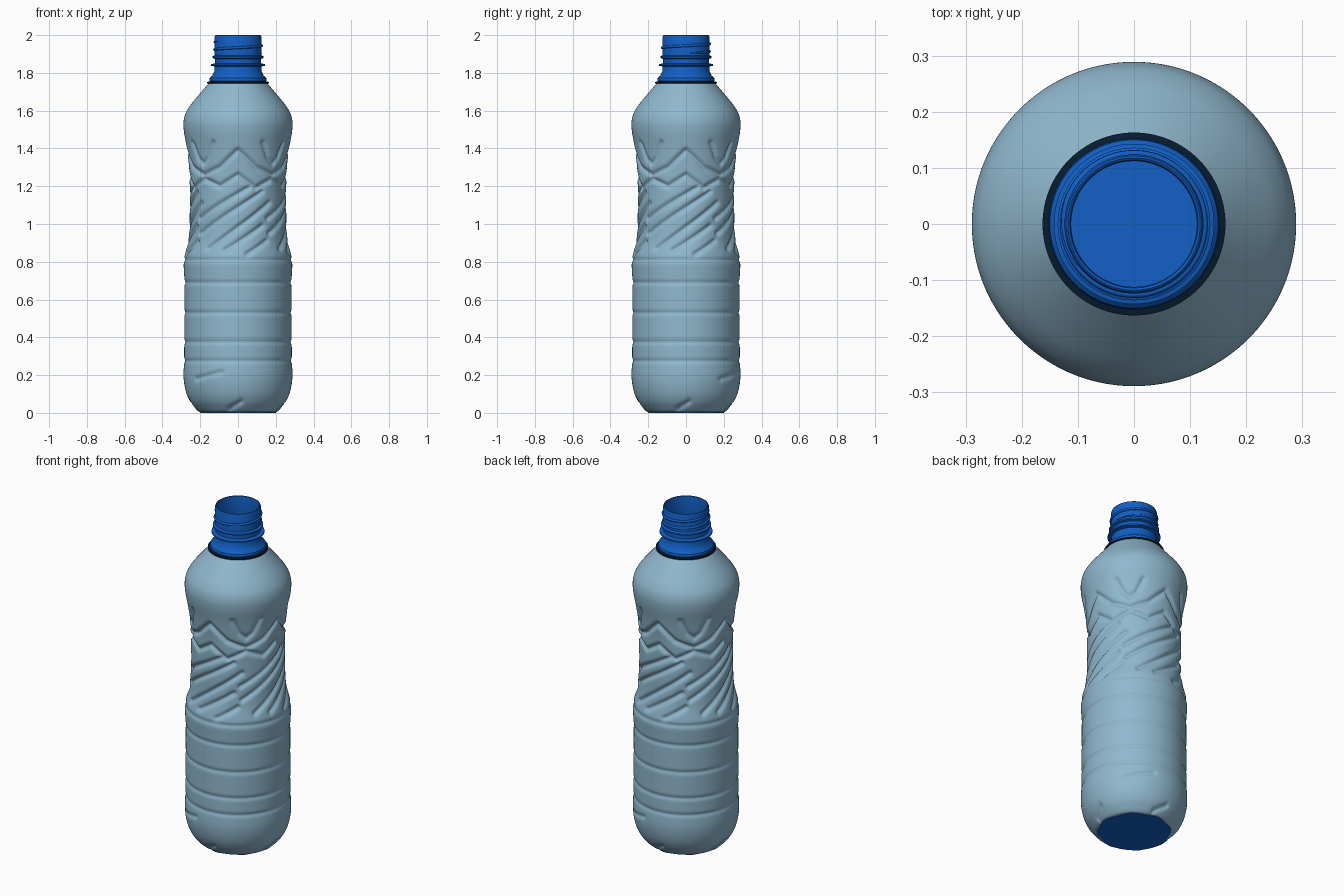
import bpy, bmesh, math

old = bpy.data.objects.get("Cube")
if old:
    bpy.data.objects.remove(old, do_unlink=True)


def material(name, rgb):
    m = bpy.data.materials.new(name)
    m.use_nodes = True
    m.diffuse_color = (*rgb, 1)
    bsdf = m.node_tree.nodes["Principled BSDF"]
    bsdf.inputs["Base Color"].default_value = (*rgb, 1)
    bsdf.inputs["Roughness"].default_value = 0.5
    return m


PALE = material("pale blue plastic", (0.28, 0.48, 0.62))
BLUE = material("strong blue", (0.006, 0.115, 0.56))
NAVY = material("dark navy", (0.002, 0.011, 0.028))


def finish(name, bm, mat, angle=None):
    mesh = bpy.data.meshes.new(name)
    bm.to_mesh(mesh)
    bm.free()
    mesh.materials.append(mat)
    ob = bpy.data.objects.new(name, mesh)
    bpy.context.collection.objects.link(ob)
    bpy.ops.object.select_all(action="DESELECT")
    ob.select_set(True)
    bpy.context.view_layer.objects.active = ob
    if angle:
        bpy.ops.object.shade_smooth_by_angle(angle=math.radians(angle))
    else:
        bpy.ops.object.shade_smooth()
    return ob


def ring_surface(name, heights, radius, segs, mat, angle=None, closed=False):
    """Stack rings of vertices; radius(row, degrees) gives each distance from the axis."""
    bm = bmesh.new()
    rows = []
    for i, z in enumerate(heights):
        row = []
        for j in range(segs):
            deg = 360 * j / segs
            r, t = radius(i, deg), math.radians(deg)
            row.append(bm.verts.new((r * math.sin(t), -r * math.cos(t), z)))
        rows.append(row)
    pairs = list(zip(rows, rows[1:]))
    if closed:
        pairs.append((rows[-1], rows[0]))
    for lo, hi in pairs:
        for j in range(segs):
            k = (j + 1) % segs
            bm.faces.new((lo[j], lo[k], hi[k], hi[j]))
    return finish(name, bm, mat, angle)


def lathe(name, profile, mat, segs=96, closed=False):
    return ring_surface(name, [p[1] for p in profile], lambda i, deg: profile[i][0],
                        segs, mat, 35, closed)


# Body outline, radius against height
OUTLINE = [(0.0, 0.2), (0.03, 0.235), (0.07, 0.262), (0.13, 0.282), (0.2, 0.29), (0.26, 0.285),
           (0.7, 0.283), (0.8, 0.289), (0.84, 0.281), (0.9, 0.264), (0.98, 0.256), (1.2, 0.255),
           (1.3, 0.258), (1.4, 0.27), (1.5, 0.289), (1.56, 0.289), (1.61, 0.268), (1.66, 0.228),
           (1.76, 0.143)]


def outline(z):
    z = min(max(z, 0), OUTLINE[-1][0])
    for (z0, r0), (z1, r1) in zip(OUTLINE, OUTLINE[1:]):
        if z <= z1:
            return r0 + (r1 - r0) * (z - z0) / (z1 - z0)


def smooth_outline(z):
    w = min(0.03, z, 1.76 - z)
    return sum(outline(z + w * k / 4) for k in range(-4, 5)) / 9


# Moulded grooves: repeat angle, depth, then (angle, height) points
GROOVES = [
    (90, 0.011, [(29, 1.43), (37, 1.35), (45, 1.32), (53, 1.35), (61, 1.43)]),
    (90, 0.014, [(-45, 1.26), (-22, 1.3), (0, 1.39), (22, 1.3), (45, 1.26)]),
    (90, 0.014, [(-45, 1.24), (-22, 1.2), (0, 1.26), (22, 1.19), (45, 1.24)]),
    (90, 0.014, [(-52, 1.03), (16, 1.2)]),
    (90, 0.014, [(-50, 0.95), (30, 1.17)]),
    (90, 0.014, [(-35, 0.87), (40, 1.11)]),
    (90, 0.013, [(-15, 0.86), (30, 0.99)]),
    (90, 0.012, [(10, 0.84), (35, 0.91)]),
    (180, 0.008, [(-50, 0.18), (-18, 0.215)]),
    (90, 0.012, [(-12, 0.02), (4, 0.06)]),
]
SEGMENTS = [(period, depth, a, b) for period, depth, pts in GROOVES for a, b in zip(pts, pts[1:])]
BANDS = [0.275, 0.375, 0.53, 0.69, 0.81]
ARC = 0.0046   # length of one degree around the body


def groove_depth(deg, z):
    best = 0
    for period, depth, (a0, z0), (a1, z1) in SEGMENTS:
        if z < min(z0, z1) - 0.04 or z > max(z0, z1) + 0.04:
            continue
        mid = (a0 + a1) / 2
        x = ((deg - mid + period / 2) % period - period / 2 + mid - a0) * ARC
        dx, dz, y = (a1 - a0) * ARC, z1 - z0, z - z0
        t = min(max((x * dx + y * dz) / (dx * dx + dz * dz), 0), 1)
        d2 = (x - t * dx) ** 2 + (y - t * dz) ** 2
        best = max(best, depth * math.exp(-d2 / 0.013 ** 2))
    return best


ROWS, SEGS = 240, 256
body_z = [0.004] + [0.004 + 1.751 * i / ROWS for i in range(ROWS + 1)]
base_r = [0.18] + [smooth_outline(z) - sum(0.006 * math.exp(-((z - b) / 0.011) ** 2) for b in BANDS)
                   for z in body_z[1:]]
cache = {}


def body_radius(i, deg):
    key = (i, deg % 180)
    if key not in cache:
        cache[key] = base_r[i] - (groove_depth(deg % 180, body_z[i]) if i else 0)
    return cache[key]


ring_surface("bottle_body", body_z, body_radius, SEGS, PALE)

# Base plate with a gently lobed edge
base = ring_surface("base_plate", [0, 0, 0.006, 0.006],
                    lambda i, deg: 0.001 if i in (0, 3) else 0.197 + 0.005 * math.cos(math.radians(8 * deg)),
                    96, BLUE, 35)

# Dark seam where the neck meets the shoulder
lathe("neck_seam", [(0.15, 1.742), (0.163, 1.744), (0.163, 1.752), (0.138, 1.758)], NAVY)

# Open neck with collar, support ring and rolled lip
lathe("neck", [(0.142, 1.752), (0.152, 1.758), (0.15, 1.772), (0.136, 1.785), (0.125, 1.81),
               (0.123, 1.834), (0.143, 1.838), (0.143, 1.846), (0.123, 1.851), (0.123, 1.874),
               (0.136, 1.879), (0.136, 1.887), (0.124, 1.893), (0.124, 1.99), (0.121, 1.998),
               (0.118, 2.0), (0.114, 1.997), (0.112, 1.985), (0.112, 1.8), (0.13, 1.76)],
      BLUE, closed=True)

# Screw thread: a tapered helix around the neck
curve = bpy.data.curves.new("screw_thread", "CURVE")
curve.dimensions = "3D"
curve.bevel_depth = 0.007
curve.bevel_resolution = 2
curve.use_fill_caps = True
spline = curve.splines.new("POLY")
STEPS = 120
spline.points.add(STEPS)
for i, p in enumerate(spline.points):
    f = i / STEPS
    t = math.tau * 1.6 * f
    p.co = (0.125 * math.cos(t), 0.125 * math.sin(t), 1.903 + 0.065 * f, 1)
    p.radius = min(1, 0.2 + 8 * min(f, 1 - f))
spline.use_smooth = True
curve.materials.append(BLUE)
bpy.context.collection.objects.link(bpy.data.objects.new("screw_thread", curve))
